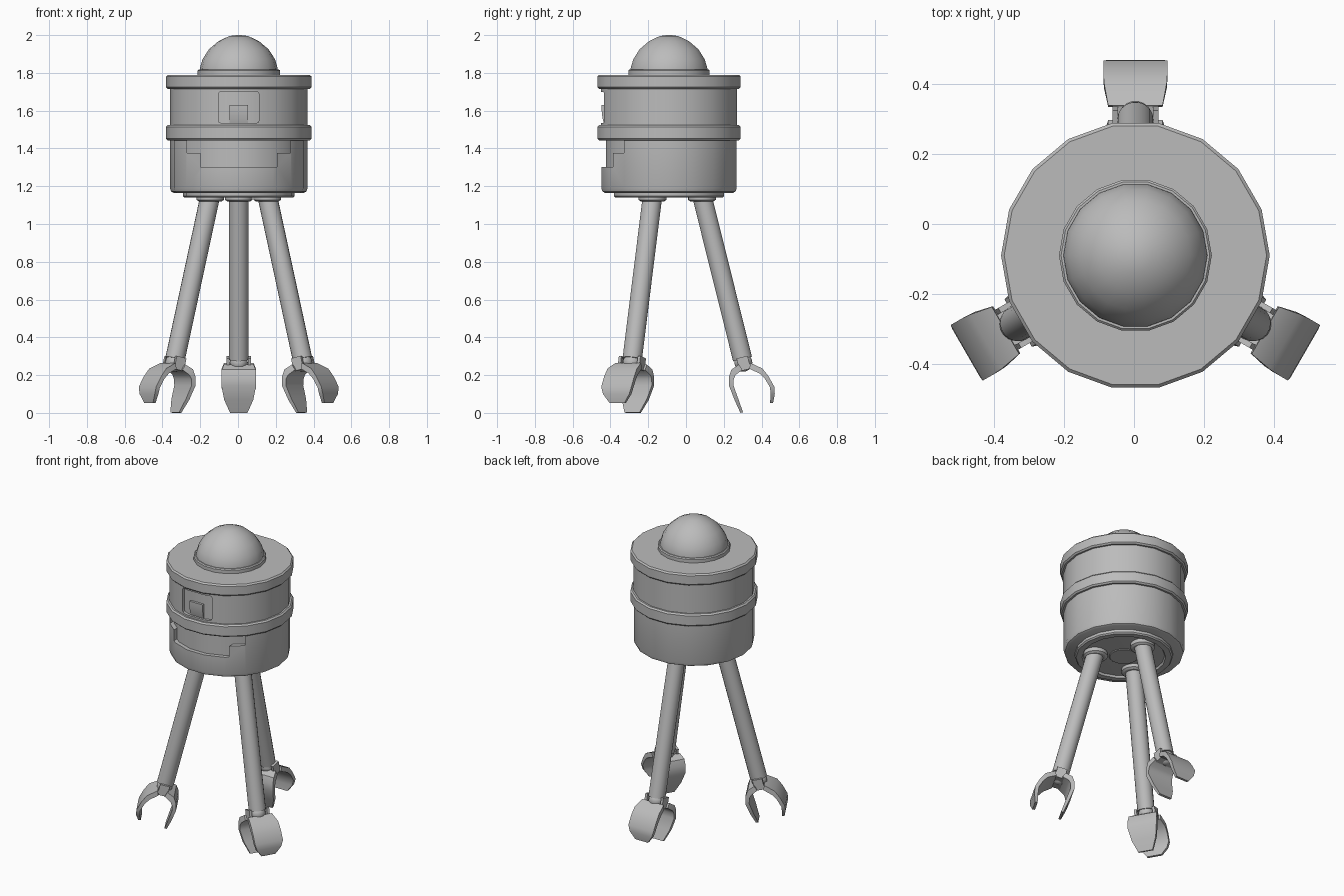
import bpy, bmesh
from math import sin, cos, pi, radians
from mathutils import Vector, Matrix

cube = bpy.data.objects.get("Cube")
if cube:
    bpy.data.objects.remove(cube, do_unlink=True)

GREY = (0.5, 0.5, 0.5, 1)
metal = bpy.data.materials.new("grey_metal")
metal.use_nodes = True
metal.diffuse_color = GREY
metal.node_tree.nodes["Principled BSDF"].inputs["Base Color"].default_value = GREY

CENTRE = Matrix.Translation((0.004, -0.09, 0))
SIDES = 18


def finish(name, bm, matrix=CENTRE):
    """Turn a bmesh into a named, coloured object with sharp edges kept."""
    bmesh.ops.transform(bm, matrix=matrix, verts=bm.verts)
    bmesh.ops.recalc_face_normals(bm, faces=bm.faces)
    mesh = bpy.data.meshes.new(name)
    bm.to_mesh(mesh)
    bm.free()
    mesh.materials.append(metal)
    obj = bpy.data.objects.new(name, mesh)
    bpy.context.collection.objects.link(obj)
    smooth(obj)
    return obj


def activate(obj):
    bpy.ops.object.select_all(action='DESELECT')
    obj.select_set(True)
    bpy.context.view_layer.objects.active = obj


def smooth(obj):
    activate(obj)
    bpy.ops.object.shade_smooth_by_angle(angle=radians(32))


def lathe(name, profile, matrix=CENTRE, sides=SIDES):
    """Closed solid of revolution from (radius, height) pairs."""
    bm = bmesh.new()
    rings = [[bm.verts.new((r * cos(2 * pi * i / sides), r * sin(2 * pi * i / sides), z))
              for i in range(sides)] for r, z in profile]
    for a, b in zip(rings, rings[1:]):
        for i in range(sides):
            j = (i + 1) % sides
            bm.faces.new((a[i], a[j], b[j], b[i]))
    bm.faces.new(rings[0][::-1])
    bm.faces.new(rings[-1])
    return finish(name, bm, matrix)


def box(name, low, high, matrix=CENTRE, bevel=0):
    low, high = Vector(low), Vector(high)
    bm = bmesh.new()
    bmesh.ops.create_cube(bm, size=1)
    for v in bm.verts:
        v.co = Vector([c * s for c, s in zip(v.co, high - low)]) + (low + high) / 2
    if bevel:
        edges = [e for e in bm.edges if abs(e.verts[0].co.y - e.verts[1].co.y) > 0.01]
        bmesh.ops.bevel(bm, geom=edges, offset=bevel, segments=2, affect='EDGES', profile=0.5)
    return finish(name, bm, matrix)


def cut(target, cutter):
    mod = target.modifiers.new("cut", 'BOOLEAN')
    mod.operation, mod.solver, mod.object = 'DIFFERENCE', 'EXACT', cutter
    activate(target)
    bpy.ops.object.modifier_apply(modifier=mod.name)
    bpy.data.objects.remove(cutter, do_unlink=True)
    smooth(target)


def rim(name, r, low, high, c=0.009):
    lathe(name, [(r - c, low), (r, low + c), (r, high - c), (r - c, high)])


# Body: two drum shells over recessed cores, bound by two rims
upper = lathe("upper_drum", [(0.365, 1.48), (0.365, 1.75)])
lower = lathe("lower_drum", [(0.345, 1.165), (0.358, 1.172), (0.364, 1.19), (0.364, 1.48)])
lathe("upper_core", [(0.347, 1.5), (0.347, 1.74)])
lathe("lower_core", [(0.338, 1.2), (0.338, 1.5)])
rim("middle_rim", 0.385, 1.443, 1.523)
rim("top_rim", 0.385, 1.715, 1.79)

# Front recesses: a rounded window and a stepped slot
cut(upper, box("window_cutter", (-0.107, -0.6, 1.535), (0.107, -0.2, 1.7), bevel=0.012))
cut(lower, box("slot_cutter", (-0.275, -0.6, 1.375), (0.275, -0.15, 1.47)))
cut(lower, box("step_cutter", (-0.203, -0.6, 1.302), (0.203, -0.15, 1.42)))

# Small sensor in the window: a block with a sloping lower face
bm = bmesh.new()
side = [(-0.33, 1.535), (-0.345, 1.535), (-0.352, 1.56), (-0.357, 1.605), (-0.357, 1.63), (-0.33, 1.63)]
face = bm.faces.new([bm.verts.new((-0.048, y, z)) for y, z in side])
ext = bmesh.ops.extrude_face_region(bm, geom=[face])["geom"]
bmesh.ops.translate(bm, vec=(0.096, 0, 0), verts=[g for g in ext if isinstance(g, bmesh.types.BMVert)])
finish("window_sensor", bm)

# Dome and its collar
rim("dome_collar", 0.219, 1.78, 1.818, 0.006)
lathe("dome", [(0.207, 1.8), (0.206, 1.825), (0.192, 1.872), (0.158, 1.925),
               (0.107, 1.968), (0.05, 1.995), (0.012, 2.0)])

# Underside plate with a shallow dish and a centre disc
lathe("bottom_plate", [(0.08, 1.148), (0.245, 1.153), (0.252, 1.14), (0.288, 1.14),
                       (0.296, 1.148), (0.296, 1.18)])
lathe("bottom_disc", [(0.085, 1.143), (0.09, 1.147), (0.09, 1.17)])


def finger(name, stations, matrix):
    """Curved claw plate: each station is outer point, inner point, half width."""
    bm = bmesh.new()
    loops = []
    for (uo, zo), (ui, zi), w in stations:
        loops.append([bm.verts.new(p) for p in
                      ((uo, -w, zo), (uo, w, zo), (ui, w, zi), (ui, -w, zi))])
    for a, b in zip(loops, loops[1:]):
        for i in range(4):
            j = (i + 1) % 4
            bm.faces.new((a[i], a[j], b[j], b[i]))
    bm.faces.new(loops[0])
    bm.faces.new(loops[-1][::-1])
    finish(name, bm, matrix)


INNER = [((0.37, 0.256), (0.388, 0.228), 0.078), ((0.331, 0.23), (0.352, 0.2), 0.09),
         ((0.318, 0.192), (0.343, 0.18), 0.092), ((0.318, 0.143), (0.341, 0.146), 0.092),
         ((0.347, 0.069), (0.367, 0.074), 0.077), ((0.378, 0), (0.392, 0.003), 0.046)]
OUTER = [((0.43, 0.265), (0.426, 0.233), 0.078), ((0.495, 0.235), (0.479, 0.209), 0.09),
         ((0.528, 0.192), (0.508, 0.18), 0.092), ((0.558, 0.138), (0.535, 0.135), 0.092),
         ((0.56, 0.1), (0.538, 0.098), 0.08), ((0.551, 0.053), (0.535, 0.053), 0.046)]

# Three splayed legs with ankle joints and two-finger claws
TOP, ANKLE = Vector((0.174, 0, 1.15)), Vector((0.394, 0, 0.266))
for label, angle in (("back", 90), ("right", 210), ("left", 330)):
    turn = CENTRE @ Matrix.Rotation(radians(angle), 4, 'Z')
    axis = TOP - ANKLE
    along = turn @ Matrix.Translation(ANKLE) @ axis.to_track_quat('Z', 'Y').to_matrix().to_4x4()
    lathe(label + "_leg", [(0.052, 0.02), (0.052, axis.length)], along)
    lathe(label + "_leg_flange", [(0.062, 1.12), (0.074, 1.128), (0.074, 1.16)],
          turn @ Matrix.Translation((TOP.x, 0, 0)))
    # Ankle ball
    bm = bmesh.new()
    bmesh.ops.create_uvsphere(bm, u_segments=18, v_segments=10, radius=0.048)
    finish(label + "_ankle_ball", bm, turn @ Matrix.Translation(ANKLE))
    # Hinge cheeks and the block the fingers grow from
    tilt = turn @ Matrix.Translation(ANKLE) @ Matrix.Rotation(radians(-14), 4, 'Y')
    for s, name in ((-1, "_cheek_a"), (1, "_cheek_b")):
        y0, y1 = sorted((s * 0.05, s * 0.066))
        box(label + name, (-0.03, y0, -0.035), (0.03, y1, 0.03), tilt)
    box(label + "_claw_base", (-0.032, -0.066, -0.04), (0.032, 0.066, -0.015), tilt)
    finger(label + "_inner_finger", INNER, turn)
    finger(label + "_outer_finger", OUTER, turn)
